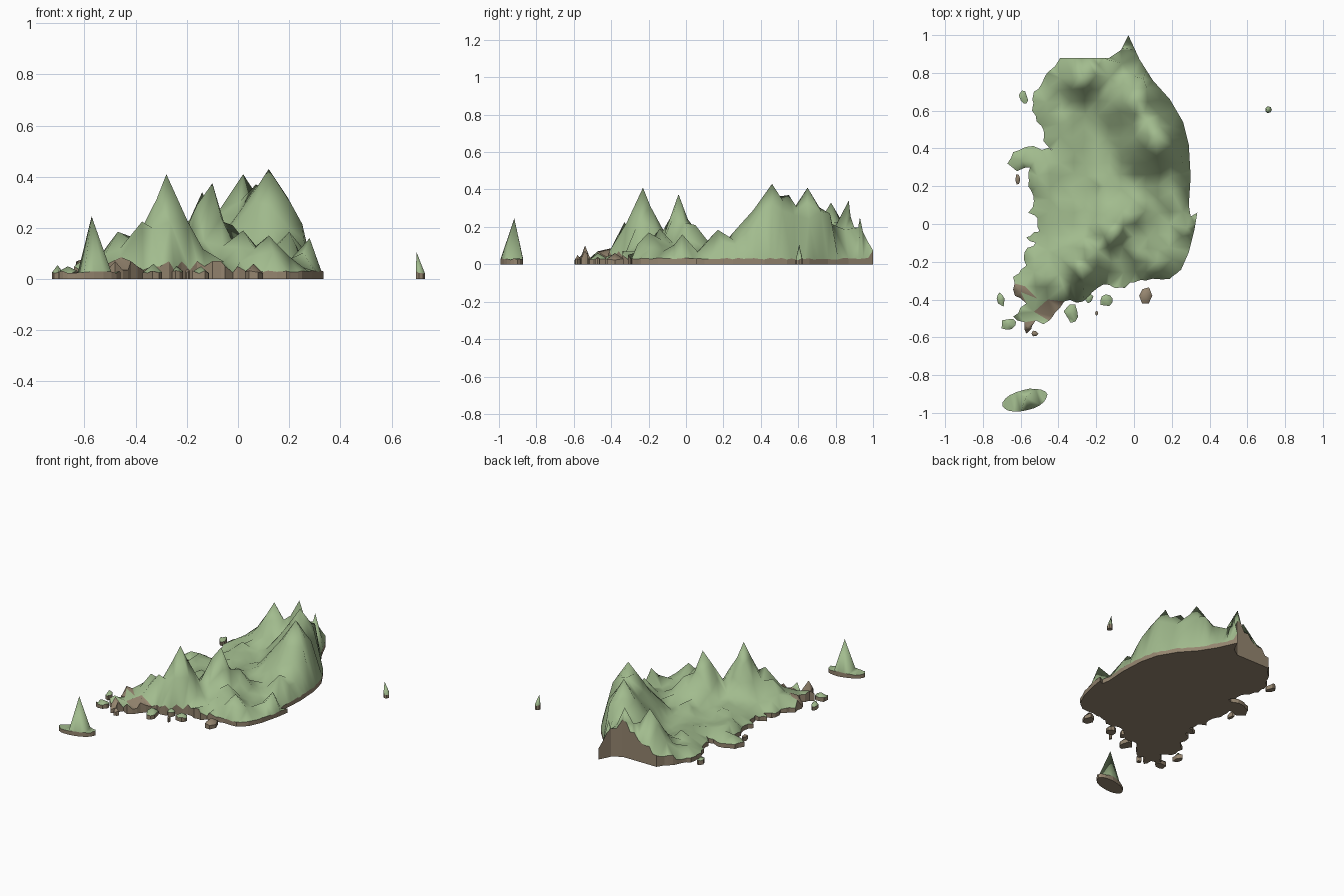
import bpy
import bmesh
import math
import random
from mathutils import Vector
from mathutils.geometry import delaunay_2d_cdt

random.seed(4)
cube = bpy.data.objects.get("Cube")
if cube:
    bpy.data.objects.remove(cube, do_unlink=True)


def make_material(name, colour):
    material = bpy.data.materials.new(name)
    material.use_nodes = True
    material.diffuse_color = colour
    material.node_tree.nodes["Principled BSDF"].inputs["Base Color"].default_value = colour
    return material


GRASS = make_material("grass green", (0.36, 0.50, 0.27, 1))
EARTH = make_material("earth brown", (0.30, 0.235, 0.16, 1))

# Coastline of the mainland, clockwise from the northern tip
COAST = [
    (-.03, 1), (.03, .87), (.1, .76), (.19, .66), (.26, .54), (.29, .42), (.3, .25),
    (.29, .1), (.3, .04), (.335, .06), (.32, -.03), (.29, -.15), (.25, -.24), (.19, -.29),
    (.06, -.3), (-.02, -.31), (-.05, -.34), (-.1, -.34), (-.16, -.32), (-.22, -.36),
    (-.27, -.41), (-.37, -.41), (-.43, -.49), (-.48, -.53), (-.52, -.51), (-.57, -.58),
    (-.58, -.52), (-.64, -.49), (-.57, -.42), (-.63, -.38), (-.64, -.28), (-.57, -.22),
    (-.58, -.15), (-.52, -.1), (-.57, -.07), (-.5, -.04), (-.51, .03), (-.56, .06),
    (-.53, .12), (-.56, .2), (-.55, .3), (-.62, .28), (-.67, .32), (-.64, .38),
    (-.56, .41), (-.43, .39), (-.48, .44), (-.49, .52), (-.54, .6), (-.53, .7),
    (-.46, .8), (-.39, .88), (-.25, .88), (-.13, .88), (-.07, .92),
]

# Summits: x, y, height, reach of the slopes
PEAKS = [
    (.12, .46, .43, .35), (.02, .65, .41, .33), (.07, .55, .37, .3), (.21, .41, .29, .24),
    (.12, .36, .29, .28), (.05, .77, .27, .22), (-.14, .87, .34, .21),
    (-.06, .93, .25, .12), (-.265, .775, .33, .24), (-.22, .87, .22, .18),
    (-.28, -.23, .41, .23), (-.1, -.04, .375, .16), (-.1, .01, .24, .26), (-.16, -.06, .29, .16),
    (-.375, -.33, .225, .2), (-.47, -.28, .185, .18), (.28, -.02, .16, .17),
    (.12, -.2, .17, .2), (.02, -.14, .19, .2), (.2, .17, .185, .2), (.14, .27, .19, .2),
    (-.02, .05, .21, .2), (-.15, .2, .13, .18), (-.35, .1, .1, .18), (-.35, .55, .12, .18),
]
# Bare outcrops in the south west: x, y, height, radius
ROCKS = [(-.425, -.46, .09, .06), (-.6, -.36, .08, .045), (-.56, -.54, .1, .04)]


def terrain(x, y):
    """Highest of the overlapping mountain cones above rolling ground."""
    height = .07 + .02 * math.sin(x * 17 + 1) * math.cos(y * 13)
    for px, py, top, reach in PEAKS:
        fall = max(0, 1 - math.hypot(x - px, y - py) / reach)
        height = max(height, top * fall ** 1.25)
    for px, py, top, radius in ROCKS:
        height = max(height, top - math.hypot(x - px, y - py))
    return height


def ragged(coast, step, shake):
    """Split a coarse coastline into short, irregular pieces."""
    result = []
    for i, a in enumerate(coast):
        a, b = Vector(a), Vector(coast[(i + 1) % len(coast)])
        count = max(1, round((b - a).length / step))
        # The north and east coasts stay smooth
        east = min(a.x, b.x) > -.03 and min(a.y, b.y) > -.28
        amount = 0 if east or min(a.y, b.y) > .85 else shake
        for k in range(count):
            p = a.lerp(b, k / count)
            if k:
                p += Vector((random.uniform(-amount, amount), random.uniform(-amount, amount)))
            result.append(p)
    return result


def build_land(name, coast, inner, height, shore, is_rock):
    """Triangulated relief on top, vertical earth cliffs and a flat base."""
    count = len(coast)
    border = [(i, (i + 1) % count) for i in range(count)]
    points, _, faces = delaunay_2d_cdt(coast + inner, border, [], 1, 1e-5)[:3]

    bm = bmesh.new()
    top = [bm.verts.new((p.x, p.y, 0)) for p in points]
    for face in faces:
        bm.faces.new([top[i] for i in face])
    loose = [v for v in bm.verts if not v.link_faces]
    bmesh.ops.delete(bm, geom=loose, context='VERTS')
    bm.normal_update()
    for face in bm.faces:
        if face.normal.z < 0:
            face.normal_flip()
    surface = list(bm.faces)
    rim = [e for e in bm.edges if e.is_boundary]
    rim_verts = {v for e in rim for v in e.verts}

    # Flat underside and cliffs
    base = {v: bm.verts.new(v.co) for v in list(bm.verts)}
    for face in surface:
        bm.faces.new([base[v] for v in reversed(face.verts)]).material_index = 1
    for edge in rim:
        loop = edge.link_loops[0]
        a, b = loop.vert, loop.link_loop_next.vert
        bm.faces.new((b, a, base[a], base[b])).material_index = 1
        edge.smooth = False

    # Raise the relief
    for v in base:
        lift = shore if v in rim_verts else height
        v.co.z = lift(v.co.x, v.co.y)
    for face in surface:
        face.smooth = True
        centre = face.calc_center_median()
        face.material_index = int(is_rock(centre.x, centre.y))

    mesh = bpy.data.meshes.new(name)
    bm.to_mesh(mesh)
    bm.free()
    mesh.materials.append(GRASS)
    mesh.materials.append(EARTH)
    obj = bpy.data.objects.new(name, mesh)
    bpy.context.scene.collection.objects.link(obj)


# Mainland
coast = ragged(COAST, .03, .009)
inner = [Vector(p[:2]) for p in PEAKS + ROCKS]
spacing = .065
for row in range(-9, 16):
    for column in range(-11, 6):
        p = Vector((column, row)) * spacing
        p += Vector((random.uniform(-.01, .01), random.uniform(-.01, .01)))
        if min((p - q).length for q in inner[:len(PEAKS)] + coast) > .035:
            inner.append(p)
# Keep summits that are clear of the shoreline
inner = [p for p in inner if min((p - q).length for q in coast) > .012]


def mainland_shore(x, y):
    if y > .8 and x < -.02:
        return max(.03, terrain(x, y) * random.uniform(.75, 1))
    if y < -.3:
        return random.choice((.025, .035, .05, .07))
    return random.uniform(.025, .035)


def outcrop(x, y):
    return any(math.hypot(x - px, y - py) < radius for px, py, top, radius in ROCKS)


build_land("mainland", coast, inner, terrain, mainland_shore, outcrop)


def build_island(name, x, y, rx, ry, top, rock=False, tilt=0, sides=9, shake=.2, offset=(0, 0)):
    """Small island with a single summit, which may sit off centre."""
    rim = []
    for i in range(sides):
        angle = math.tau * i / sides
        size = 1 + random.uniform(-shake, shake)
        dx, dy = rx * size * math.cos(angle), ry * size * math.sin(angle)
        rim.append(Vector((x + dx * math.cos(tilt) - dy * math.sin(tilt),
                           y + dx * math.sin(tilt) + dy * math.cos(tilt))))
    build_land(name, rim, [Vector((x, y)) + Vector(offset)], lambda px, py: top,
               lambda px, py: random.uniform(.022, .034), lambda px, py: rock)


# Large southern island with its volcano, and the lone eastern rock
build_island("southern_island", -.577, -.932, .122, .055, .245,
             tilt=.25, sides=20, shake=.03, offset=(.005, .014))
build_island("eastern_rock", .712, .605, .018, .018, .105,
             sides=7, shake=.05, offset=(-.014, 0))

# Islets along the west and south coasts
ISLETS = [
    (-.585, .675, .02, .036, .04), (-.705, -.4, .018, .036, .055), (-.665, -.53, .042, .028, .05),
    (-.33, -.47, .036, .05, .06), (-.24, -.39, .022, .028, .05), (-.145, -.405, .034, .03, .05),
]
ROCKY_ISLETS = [
    (-.615, .235, .013, .03, .04), (.06, -.38, .036, .048, .06),
    (-.525, -.58, .018, .016, .05), (-.197, -.472, .008, .013, .04),
]
for number, islet in enumerate(ISLETS):
    build_island(f"islet_{number}", *islet, tilt=.3)
for number, islet in enumerate(ROCKY_ISLETS):
    build_island(f"rocky_islet_{number}", *islet, rock=True, sides=6)
